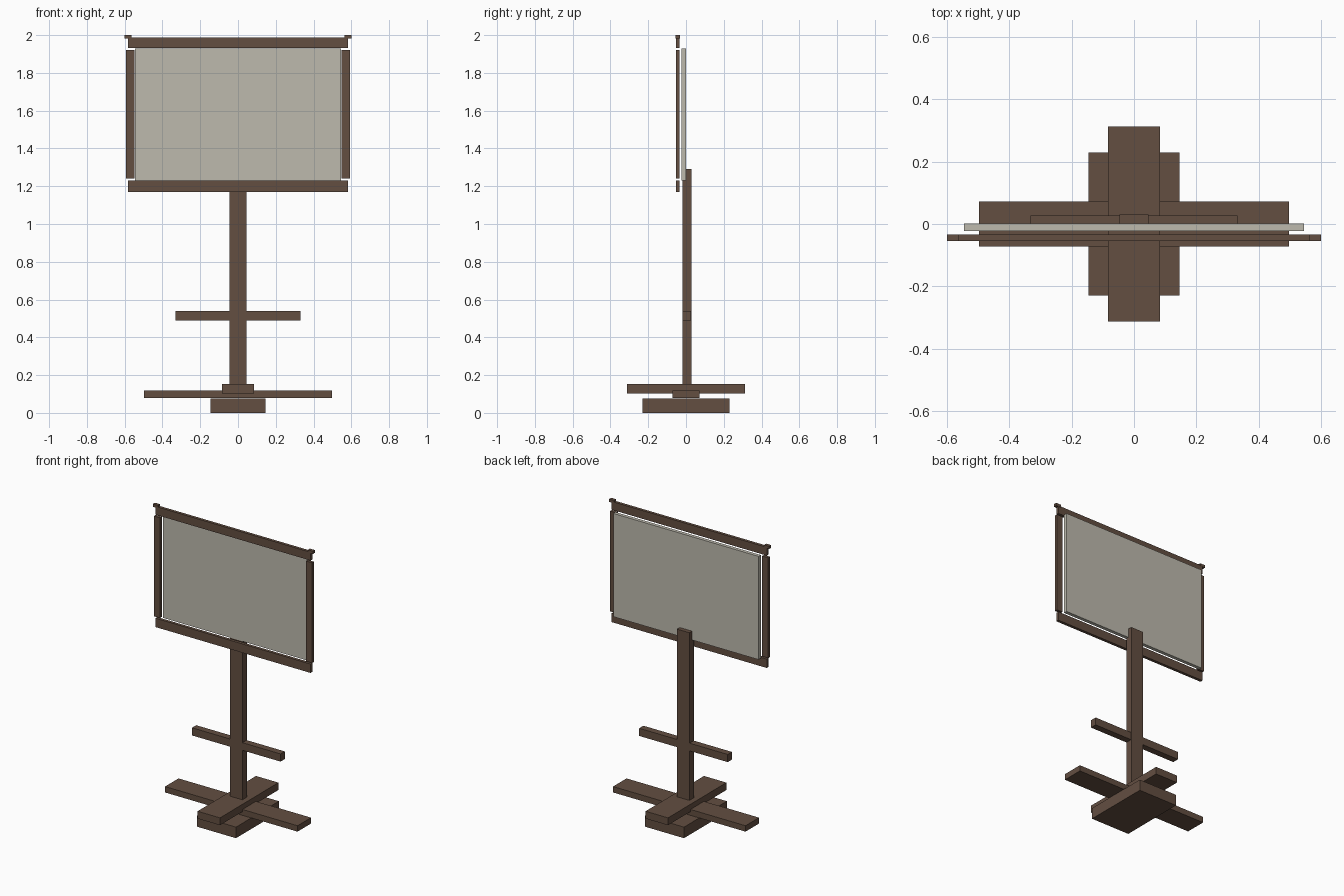
import bpy

cube = bpy.data.objects.get("Cube")
if cube:
    bpy.data.objects.remove(cube, do_unlink=True)


def make_material(name, rgb):
    mat = bpy.data.materials.new(name)
    mat.use_nodes = True
    colour = (*rgb, 1.0)
    mat.diffuse_color = colour
    mat.node_tree.nodes["Principled BSDF"].inputs["Base Color"].default_value = colour
    return mat


wood = make_material("brown wood", (0.125, 0.077, 0.053))
board = make_material("pale grey board", (0.51, 0.49, 0.42))


def box(name, x, y, z, mat=wood):
    """Box spanning the given (low, high) range on each axis."""
    spans = (x, y, z)
    bpy.ops.mesh.primitive_cube_add(size=1, location=[(a + b) / 2 for a, b in spans])
    obj = bpy.context.object
    obj.name = name
    obj.scale = [b - a for a, b in spans]
    bpy.ops.object.transform_apply(location=False, rotation=False, scale=True)
    obj.data.materials.append(mat)
    return obj


def centred(half):
    return (-half, half)


# Stacked crossing base
box("base_block", centred(0.146), centred(0.23), (0, 0.075))
box("base_cross_beam", centred(0.497), centred(0.072), (0.078, 0.118))
box("base_top_plank", centred(0.084), centred(0.313), (0.103, 0.153))

# Post and its short crossbar
box("post", centred(0.046), (-0.019, 0.03), (0.12, 1.29))
box("post_crossbar", centred(0.332), (-0.018, 0.027), (0.488, 0.54))

# Display panel
box("display_panel", centred(0.545), (-0.023, 0.001), (1.23, 1.93), board)

# Frame in front of the panel
frame_y = (-0.054, -0.034)
box("frame_top_rail", centred(0.582), frame_y, (1.932, 1.988))
box("frame_bottom_rail", centred(0.582), frame_y, (1.17, 1.23))
for side, sign in (("left", 1), ("right", -1)):
    stile = sorted((sign * 0.548, sign * 0.593))
    cap = sorted((sign * 0.563, sign * 0.6))
    box(f"frame_{side}_stile", stile, frame_y, (1.24, 1.92))
    box(f"frame_{side}_corner_cap", cap, (-0.055, -0.033), (1.981, 2.0))
